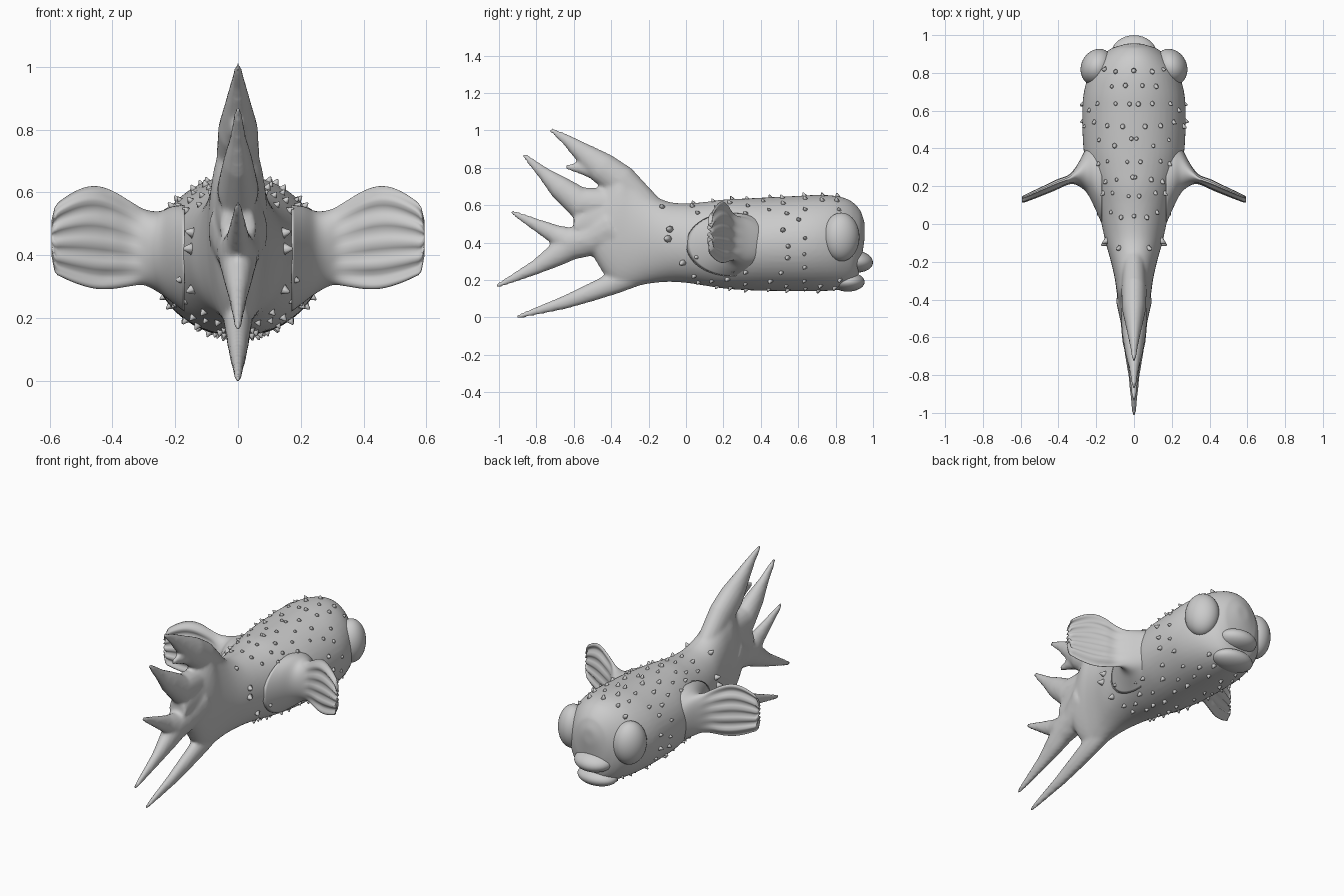
import bpy, bmesh, math, random
from mathutils import Vector, Matrix

if "Cube" in bpy.data.objects:
    bpy.data.objects.remove(bpy.data.objects["Cube"])

random.seed(4)
grey = bpy.data.materials.new("plain grey")
grey.diffuse_color = (0.6, 0.6, 0.6, 1)
grey.use_nodes = True
grey.node_tree.nodes["Principled BSDF"].inputs["Base Color"].default_value = grey.diffuse_color


def finish(bm, name):
    bmesh.ops.recalc_face_normals(bm, faces=bm.faces)
    for f in bm.faces:
        f.smooth = True
    me = bpy.data.meshes.new(name)
    bm.to_mesh(me)
    bm.free()
    ob = bpy.data.objects.new(name, me)
    bpy.context.collection.objects.link(ob)
    me.materials.append(grey)
    return ob


def loft(bm, rings):
    vr = [[bm.verts.new(p) for p in r] for r in rings]
    n = len(vr[0])
    for a, b in zip(vr, vr[1:]):
        for i in range(n):
            bm.faces.new((a[i], a[(i + 1) % n], b[(i + 1) % n], b[i]))
    bm.faces.new(vr[0])
    bm.faces.new(vr[-1])


def interp(table, t):
    # smooth interpolation between rows sorted by their first value
    for i in range(len(table) - 1):
        a, b = table[i], table[i + 1]
        if t <= b[0] or i == len(table) - 2:
            p, q = table[max(i - 1, 0)], table[min(i + 2, len(table) - 1)]
            w, h, out = (t - a[0]) / (b[0] - a[0]), b[0] - a[0], []
            for k in range(1, len(a)):
                m0 = (b[k] - p[k]) / (b[0] - p[0]) * h
                m1 = (q[k] - a[k]) / (q[0] - a[0]) * h
                out.append((2*w**3 - 3*w*w + 1) * a[k] + (w**3 - 2*w*w + w) * m0
                           + (3*w*w - 2*w**3) * b[k] + (w**3 - w*w) * m1)
            return out


# Body sections: y, bottom z, top z, half width
BODY = [(-.60, .42, .55, .055), (-.52, .36, .66, .065), (-.43, .22, .72, .08),
        (-.36, .16, .82, .092), (-.30, .16, .755, .10), (-.20, .18, .67, .122),
        (-.10, .19, .62, .15), (0, .185, .61, .172), (.1, .17, .617, .195),
        (.2, .155, .63, .222), (.3, .147, .635, .25), (.4, .143, .64, .268),
        (.6, .14, .65, .274), (.7, .14, .655, .265), (.8, .145, .65, .235),
        (.87, .155, .63, .19), (.91, .19, .60, .15), (.94, .30, .56, .10), (.955, .42, .51, .04)]


def body_point(y, a):
    lo, hi, w = interp(BODY, y)
    return Vector((w * math.sin(a), y, (lo + hi) / 2 + (hi - lo) / 2 * math.cos(a)))


def tube(bm, path, squash=0.75):
    # tapered spike in the yz plane, path rows are y, z, radius
    rings = []
    for i, (y, z, r) in enumerate(path):
        p, q = path[max(i - 1, 0)], path[min(i + 1, len(path) - 1)]
        d = Vector((0, q[0] - p[0], q[1] - p[1])).normalized()
        n = Vector((0, -d.z, d.y))
        rings.append([Vector((0, y, z)) + n * r * math.cos(t) + Vector((squash * r * math.sin(t), 0, 0))
                      for t in (2 * math.pi * k / 16 for k in range(16))])
    loft(bm, rings)


# Body and branching tail, fused into one skin
bm = bmesh.new()
ys = [-.6 + 1.555 * i / 70 for i in range(71)]
loft(bm, [[body_point(y, 2 * math.pi * k / 48) for k in range(48)] for y in ys])
for path in (
    [(-.2, .58, .08), (-.35, .73, .09), (-.45, .80, .085), (-.55, .88, .055), (-.64, .95, .03), (-.725, 1.005, .012)],
    [(-.45, .78, .06), (-.56, .80, .035), (-.645, .805, .012)],
    [(-.35, .6, .09), (-.57, .61, .088), (-.68, .70, .062), (-.76, .77, .035), (-.87, .87, .012)],
    [(-.4, .48, .13), (-.52, .42, .095), (-.63, .40, .082), (-.71, .45, .05), (-.8, .495, .034), (-.935, .565, .012)],
    [(-.5, .42, .09), (-.62, .385, .08), (-.7, .33, .062), (-.8, .27, .04), (-1.015, .165, .012)],
    [(-.15, .29, .08), (-.38, .185, .06), (-.5, .137, .05), (-.65, .08, .036), (-.905, .002, .012)],
):
    tube(bm, path)
body = finish(bm, "body_and_tail")
m = body.modifiers.new("fuse", 'REMESH')
m.mode, m.voxel_size, m.use_smooth_shade = 'VOXEL', 0.011, True
m = body.modifiers.new("soften", 'SMOOTH')
m.factor, m.iterations = 0.5, 5


def ellipsoid(name, loc, size, rot=0, tilt=0):
    bm = bmesh.new()
    bmesh.ops.create_uvsphere(bm, u_segments=32, v_segments=20, radius=1)
    bm.transform(Matrix.Translation(loc) @ Matrix.Rotation(rot, 4, 'Z')
                 @ Matrix.Rotation(tilt, 4, 'X') @ Matrix.Diagonal((*size, 1)))
    return finish(bm, name)


# Lips
ellipsoid("upper_lip", (0, .90, .30), (.12, .10, .06), 0, -.1)
ellipsoid("lower_lip", (0, .865, .19), (.125, .09, .052))

# Fin sections: x, rear y, front y, bottom z, top z
FIN = [(.17, .00, .48, .22, .56), (.21, .09, .45, .25, .555), (.25, .165, .405, .28, .54),
       (.30, .205, .315, .305, .547), (.34, .213, .262, .302, .57), (.40, .193, .232, .293, .605),
       (.45, .173, .207, .293, .62), (.50, .153, .183, .305, .612), (.56, .13, .155, .33, .578),
       (.585, .122, .142, .35, .55), (.594, .124, .134, .40, .51)]

for side, word in ((1, "right"), (-1, "left")):
    # Bulging eye
    ellipsoid(word + "_eye", (side * .195, .83, .43), (.085, .10, .13), side * .45)
    # Rippled side fin
    bm = bmesh.new()
    rings = []
    for i in range(45):
        x = .17 + .424 * i / 44
        y0, y1, z0, z1 = interp(FIN, x)
        wave = .009 * min(1, max(0, (x - .3) / .12))
        rings.append([(side * x, (y0 + y1) / 2 + (y1 - y0) / 2 * math.sin(t) + wave * math.sin(15 * math.cos(t)),
                       (z0 + z1) / 2 + (z1 - z0) / 2 * math.cos(t))
                      for t in (2 * math.pi * k / 56 for k in range(56))])
    loft(bm, rings)
    finish(bm, word + "_fin")

# Skin thorns, pointing outward and slightly back
bm = bmesh.new()


def thorn(y, a, size):
    p = body_point(y, a)
    t1 = body_point(y + .01, a) - p
    t2 = body_point(y, a + .05) - p
    n = t2.cross(t1).normalized()
    if n.dot(p - Vector((0, y, .4))) < 0:
        n = -n
    n = (n + Vector((0, -.35, 0))).normalized()
    mat = Matrix.Translation(p + n * size * .25) @ n.to_track_quat('Z', 'Y').to_matrix().to_4x4()
    bmesh.ops.create_cone(bm, cap_ends=True, segments=8, radius1=size * .85, radius2=size * .15,
                          depth=size * 1.3, matrix=mat)


for row in range(9):
    y = .05 + .095 * row
    for k in range(9):
        a = (k + (.5 if row % 2 else .15)) * math.pi / 9
        yy = y + random.uniform(-.02, .02)
        a += random.uniform(-.06, .06)
        near_fin = yy < .46 and .9 < a < 2.2
        near_eye = yy > .7 and .8 < a < 2.3
        if not near_fin and not near_eye:
            for s in (1, -1):
                thorn(yy, s * a, random.uniform(.014, .021))
# Larger thorns behind the fins
for y, a, size in ((-.09, 1.25, .028), (-.10, 1.5, .03), (-.13, .6, .022), (-.02, 2.1, .026), (.06, 1.9, .026)):
    for s in (1, -1):
        thorn(y, s * a, size)
finish(bm, "skin_thorns")
